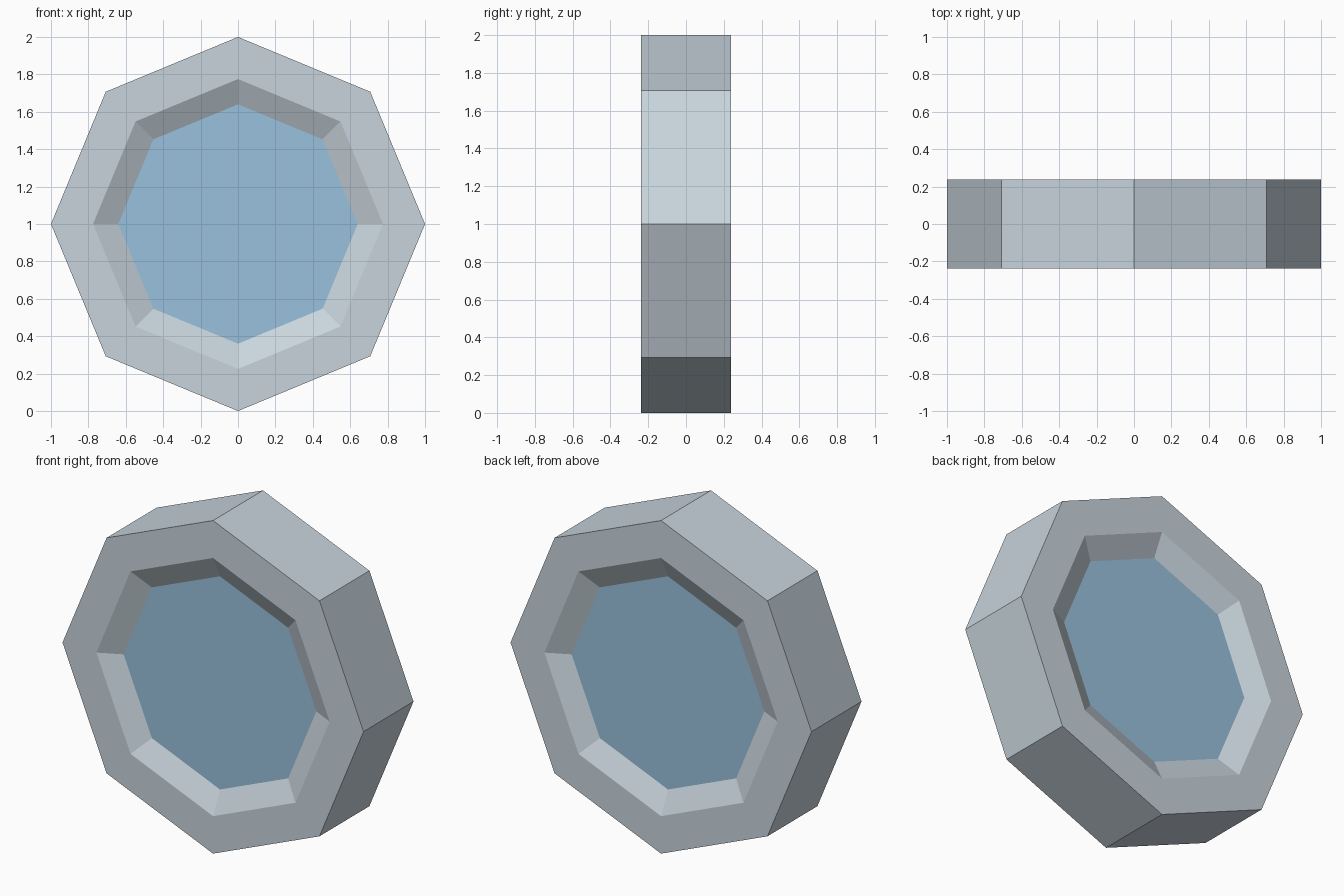
import bpy, bmesh, math

if "Cube" in bpy.data.objects:
    bpy.data.objects.remove(bpy.data.objects["Cube"])

SIDES = 8
CENTER_Z = 1.0
HALF = 0.237          # half depth of the frame
GLASS_Y = 0.171       # depth of each glass face
RIM_R, GLASS_R = 0.775, 0.64


def material(name, rgb):
    m = bpy.data.materials.new(name)
    m.diffuse_color = (*rgb, 1.0)
    m.use_nodes = True
    m.node_tree.nodes["Principled BSDF"].inputs["Base Color"].default_value = m.diffuse_color
    return m


def ring(bm, radius, y):
    """Octagon in the XZ plane with corners on the axes."""
    step = 2 * math.pi / SIDES
    return [bm.verts.new((radius * math.cos(i * step), y,
                          CENTER_Z + radius * math.sin(i * step)))
            for i in range(SIDES)]


def lathe(name, profile, mat, closed_loop=False, caps=False):
    """Sweep (radius, y) points around the octagon."""
    bm = bmesh.new()
    rings = [ring(bm, r, y) for r, y in profile]
    pairs = list(zip(rings, rings[1:]))
    if closed_loop:
        pairs.append((rings[-1], rings[0]))
    for a, b in pairs:
        for i in range(SIDES):
            j = (i + 1) % SIDES
            bm.faces.new((a[i], a[j], b[j], b[i]))
    if caps:
        bm.faces.new(rings[0])
        bm.faces.new(rings[-1])
    bmesh.ops.recalc_face_normals(bm, faces=bm.faces)
    mesh = bpy.data.meshes.new(name)
    bm.to_mesh(mesh)
    bm.free()
    mesh.materials.append(mat)
    obj = bpy.data.objects.new(name, mesh)
    bpy.context.collection.objects.link(obj)
    return obj


frame_mat = material("pale grey frame", (0.578, 0.658, 0.716))
glass_mat = material("blue glass", (0.317, 0.536, 0.723))

# Octagonal frame with bevelled inner rims on both sides
lathe("window_frame",
      [(1.0, -HALF), (1.0, HALF), (RIM_R, HALF), (GLASS_R, GLASS_Y),
       (GLASS_R, -GLASS_Y), (RIM_R, -HALF)],
      frame_mat, closed_loop=True)

# Glass filling the opening, recessed equally front and back
lathe("window_glass", [(GLASS_R, -GLASS_Y), (GLASS_R, GLASS_Y)],
      glass_mat, caps=True)
